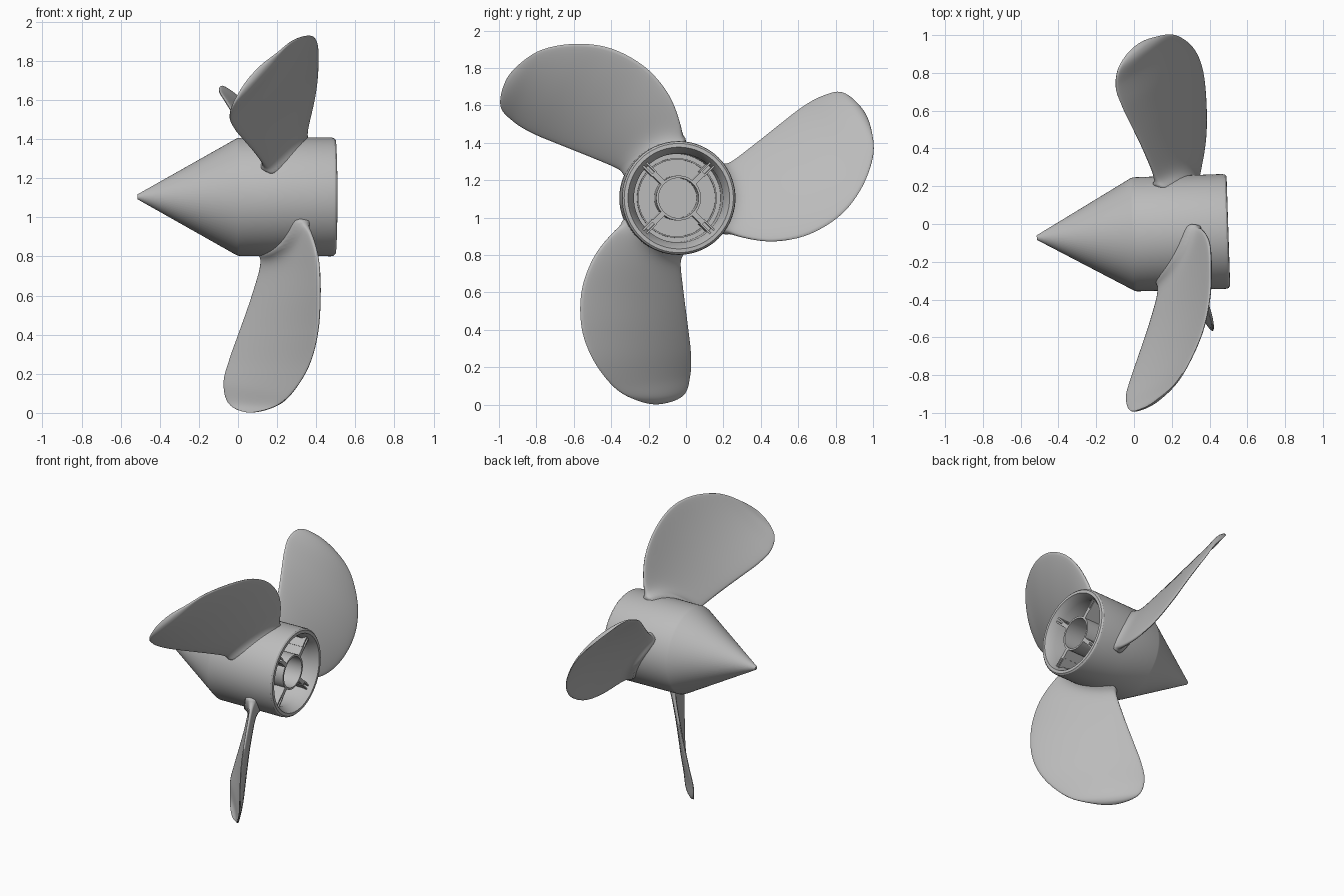
import bpy, bmesh, math
from mathutils import Matrix, Vector

cube = bpy.data.objects.get("Cube")
if cube:
    bpy.data.objects.remove(cube, do_unlink=True)

grey = bpy.data.materials.new("plain grey")
grey.use_nodes = True
grey.diffuse_color = (0.5, 0.5, 0.5, 1)
grey.node_tree.nodes["Principled BSDF"].inputs["Base Color"].default_value = (0.5, 0.5, 0.5, 1)

# Shaft frame: local x is the shaft, turned slightly about z
SHAFT = Matrix.Translation((0, -0.055, 1.105)) @ Matrix.Rotation(0.033, 4, 'Z')
FLOOR = 0.17


def finish(name, bm, matrix=SHAFT, angle=30):
    bmesh.ops.remove_doubles(bm, verts=bm.verts, dist=0.0002)
    bmesh.ops.recalc_face_normals(bm, faces=bm.faces)
    mesh = bpy.data.meshes.new(name)
    bm.to_mesh(mesh)
    bm.free()
    mesh.materials.append(grey)
    mesh.shade_smooth()
    mesh.set_sharp_from_angle(angle=math.radians(angle))
    obj = bpy.data.objects.new(name, mesh)
    obj.matrix_world = matrix
    bpy.context.collection.objects.link(obj)
    return obj


def skin(bm, rows):
    """Join closed loops of points into a tube of quads."""
    loops = [[bm.verts.new(p) for p in row] for row in rows]
    n = len(loops[0])
    for a, b in zip(loops, loops[1:]):
        for i in range(n):
            j = (i + 1) % n
            bm.faces.new((a[i], a[j], b[j], b[i]))


def lathe(name, profile, segments=72):
    bm = bmesh.new()
    turns = [math.tau * i / segments for i in range(segments)]
    skin(bm, [[(x, r * math.cos(t), r * math.sin(t)) for t in turns] for x, r in profile])
    return finish(name, bm)


# Hub: pointed nose, barrel, rounded rear rim and hollow back
lathe("hub", [(-0.515, 0), (-0.515, 0.012), (-0.01, 0.297), (0.005, 0.302), (0.25, 0.303),
              (0.475, 0.304), (0.49, 0.301), (0.499, 0.292), (0.5, 0.272), (0.492, 0.268),
              (0.44, 0.238), (FLOOR, 0.235), (FLOOR, 0)])

# Inner sleeve and low ring on the cavity floor
for name, top, outer, inner in (("inner_sleeve", 0.47, 0.12, 0.107),
                                ("floor_ring", FLOOR + 0.03, 0.213, 0.205)):
    base = FLOOR - 0.01
    lathe(name, [(base, outer), (top, outer), (top, inner), (base, inner), (base, outer)])


# Spokes: solid inside, with a narrow slot towards the rim
def add_box(bm, lo, hi, turn):
    lo, hi = Vector(lo), Vector(hi)
    size = Matrix.Diagonal((*(hi - lo), 1))
    bmesh.ops.create_cube(bm, size=1, matrix=turn @ Matrix.Translation((lo + hi) / 2) @ size)


for k in range(4):
    bm = bmesh.new()
    turn = Matrix.Rotation(math.radians(45 + 90 * k), 4, 'X')
    add_box(bm, (FLOOR - 0.01, 0.113, -0.014), (0.47, 0.19, 0.014), turn)
    add_box(bm, (FLOOR - 0.01, 0.19, -0.008), (0.42, 0.255, 0.008), turn)
    for side in (-1, 1):
        z = sorted((side * 0.008, side * 0.018))
        add_box(bm, (FLOOR - 0.01, 0.18, z[0]), (0.47, 0.262, z[1]), turn)
    finish(f"spoke_{k + 1}", bm)

# Blade edges from root to tip, as points (x, y, z) around the shaft
TIP = (0.05, -0.095, -1.103)
LEADING = [(0.315, -0.25, -0.125), (0.36, -0.345, -0.185), (0.395, -0.453, -0.32),
           (0.403, -0.517, -0.5), (0.39, -0.515, -0.70), (0.345, -0.45, -0.87),
           (0.26, -0.34, -1.01), (0.175, -0.228, -1.076), TIP]
TRAILING = [(0.165, -0.01, -0.25), (0.13, 0.01, -0.33), (0.105, 0.025, -0.41),
            (0.06, 0.045, -0.55), (0.01, 0.065, -0.69), (-0.04, 0.082, -0.83),
            (-0.07, 0.079, -0.95), (-0.045, 0.04, -1.057), TIP]


def smooth_path(points, after, steps=8):
    """Catmull-Rom curve through the points."""
    p = [Vector(q) for q in (points[0], *points, after)]
    out = []
    for a, b, c, d in zip(p, p[1:], p[2:], p[3:]):
        for s in range(steps):
            t = s / steps
            out.append(b + 0.5 * t * ((c - a) + t * ((2 * a - 5 * b + 4 * c - d)
                                                     + t * (3 * (b - c) + d - a))))
    return out + [p[-2]]


def radius(p):
    return math.hypot(p.y, p.z)


def flare(p):
    """Fillet growth: one at the hub surface, fading outwards."""
    return math.exp(-max(0, radius(p) - 0.3) / 0.03)


def blade_rows():
    lead = smooth_path(LEADING, TRAILING[-2])
    trail = smooth_path(TRAILING, LEADING[-2])
    rows, normal = [], None
    for a, b in zip(lead, trail):
        chord = b - a
        if chord.length > 0.05:
            normal = chord.cross(Vector((0, 0, 1))).normalized()
        taper = min(1, 0.25 + chord.length / 0.25)
        # widen both edges where the blade meets the hub
        along = chord.normalized()
        a, b = a - along * 0.03 * flare(a), b + along * 0.03 * flare(b)
        row = []
        for k in range(40):
            ang = math.tau * k / 40
            s = math.sin(ang)
            # gently bowed section
            p = a.lerp(b, 0.5 - 0.5 * math.cos(ang)) + normal * chord.length * 0.045 * s * s
            # thin plate, thicker inwards, flaring into a fillet at the hub
            half = taper * (0.011 + 0.01 * (1.1 - radius(p)) + 0.045 * flare(p))
            p = p + normal * half * math.copysign(abs(s) ** 0.5, s)
            if radius(p) < 0.275:  # keep the root inside the hub wall
                scale = 0.275 / radius(p)
                p.y, p.z = p.y * scale, p.z * scale
            row.append(p)
        rows.append(row)
    rows[-1] = [lead[-1]] * 40
    return rows


# Three equal blades around the shaft
for k, name in enumerate(("lower_blade", "front_blade", "rear_blade")):
    bm = bmesh.new()
    skin(bm, blade_rows())
    finish(name, bm, SHAFT @ Matrix.Rotation(-k * math.tau / 3, 4, 'X'), 60)
